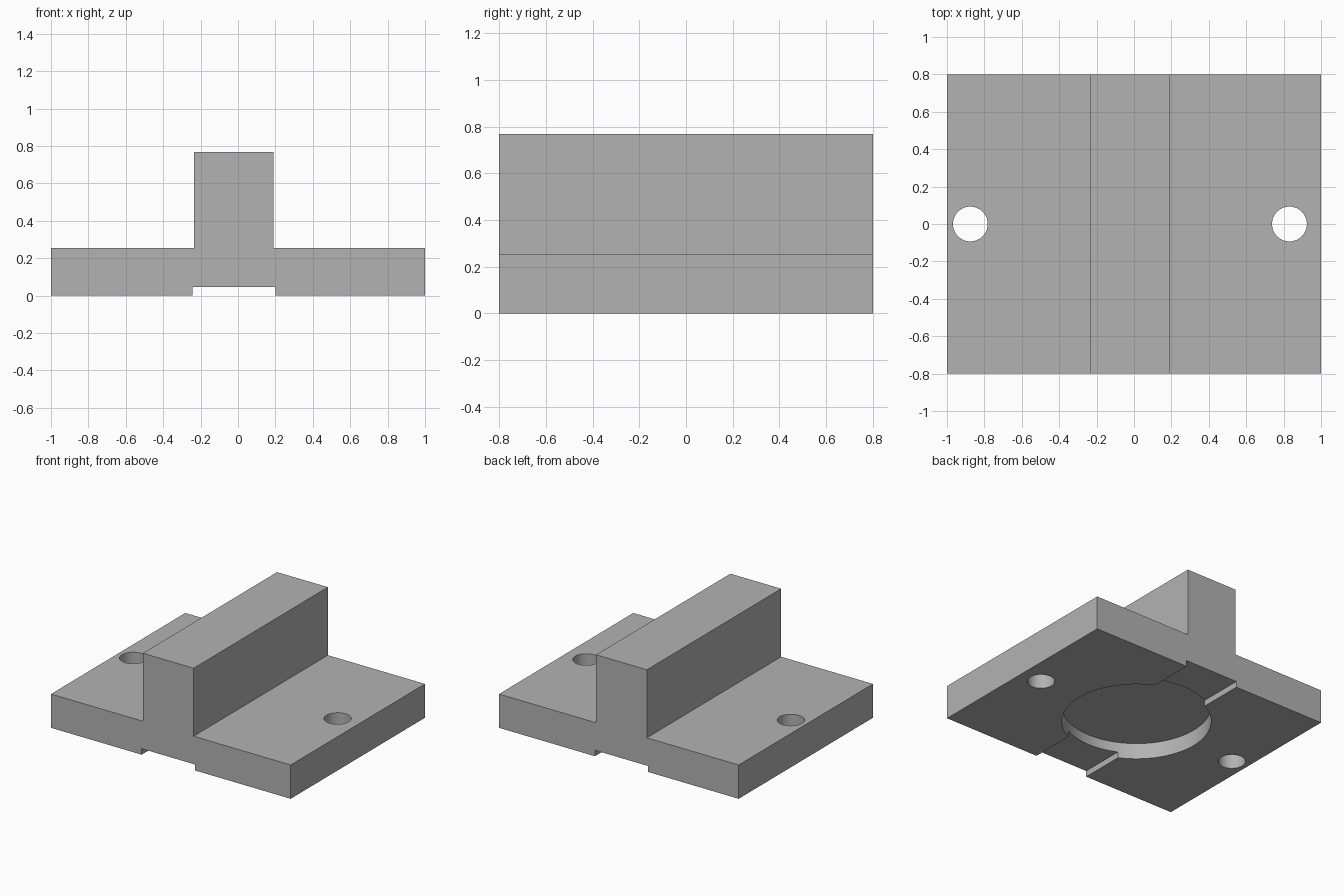
import bpy
import bmesh

if "Cube" in bpy.data.objects:
    bpy.data.objects.remove(bpy.data.objects["Cube"], do_unlink=True)

# Main dimensions
HALF_X, HALF_Y = 1.0, 0.8
PLATE_Z, RIDGE_Z = 0.255, 0.768
MID_X = -0.022            # shared centre line of ridge, groove and holes
RIDGE_HALF, GROOVE_HALF = 0.212, 0.222
GROOVE_Z, RECESS_Z = 0.045, 0.12
RECESS_R, HOLE_R, HOLE_OFFSET = 0.511, 0.093, 0.853

# Single plain grey
grey = bpy.data.materials.new("plain grey")
grey.use_nodes = True
color = (0.45, 0.45, 0.45, 1.0)
grey.diffuse_color = color
grey.node_tree.nodes["Principled BSDF"].inputs["Base Color"].default_value = color


def extruded_profile(name, profile):
    """Extrude an x-z outline along the full depth."""
    bm = bmesh.new()
    face = bm.faces.new([bm.verts.new((x, -HALF_Y, z)) for x, z in profile])
    result = bmesh.ops.extrude_face_region(bm, geom=[face])
    moved = [v for v in result["geom"] if isinstance(v, bmesh.types.BMVert)]
    bmesh.ops.translate(bm, verts=moved, vec=(0, 2 * HALF_Y, 0))
    bmesh.ops.recalc_face_normals(bm, faces=bm.faces)
    mesh = bpy.data.meshes.new(name)
    bm.to_mesh(mesh)
    bm.free()
    obj = bpy.data.objects.new(name, mesh)
    bpy.context.collection.objects.link(obj)
    mesh.materials.append(grey)
    return obj


def cut_cylinder(target, x, radius, bottom, top):
    """Subtract an upright cylinder and discard the cutter."""
    bpy.ops.mesh.primitive_cylinder_add(
        vertices=96, radius=radius, depth=top - bottom,
        location=(x, 0, (top + bottom) / 2))
    cutter = bpy.context.object
    cutter.name = "hole_cutter"
    cutter.hide_render = True
    cutter.data.materials.append(grey)
    mod = target.modifiers.new("cut", "BOOLEAN")
    mod.operation = "DIFFERENCE"
    mod.solver = "EXACT"
    mod.object = cutter
    bpy.context.view_layer.objects.active = target
    bpy.ops.object.modifier_apply(modifier=mod.name)
    bpy.data.objects.remove(cutter, do_unlink=True)


# Plate with upright ridge and shallow groove underneath
ridge_l, ridge_r = MID_X - RIDGE_HALF, MID_X + RIDGE_HALF
groove_l, groove_r = MID_X - GROOVE_HALF, MID_X + GROOVE_HALF
body = extruded_profile("ridged_base_plate", [
    (-HALF_X, 0), (groove_l, 0), (groove_l, GROOVE_Z),
    (groove_r, GROOVE_Z), (groove_r, 0), (HALF_X, 0),
    (HALF_X, PLATE_Z), (ridge_r, PLATE_Z), (ridge_r, RIDGE_Z),
    (ridge_l, RIDGE_Z), (ridge_l, PLATE_Z), (-HALF_X, PLATE_Z)])

# Round recess below and a bolt hole on each side
cut_cylinder(body, MID_X, RECESS_R, -0.1, RECESS_Z)
for side in (-1, 1):
    cut_cylinder(body, MID_X + side * HOLE_OFFSET, HOLE_R, -0.1, PLATE_Z + 0.1)

# Smooth round walls, crisp edges
bpy.ops.object.select_all(action="DESELECT")
body.select_set(True)
bpy.context.view_layer.objects.active = body
bpy.ops.object.shade_smooth_by_angle()
